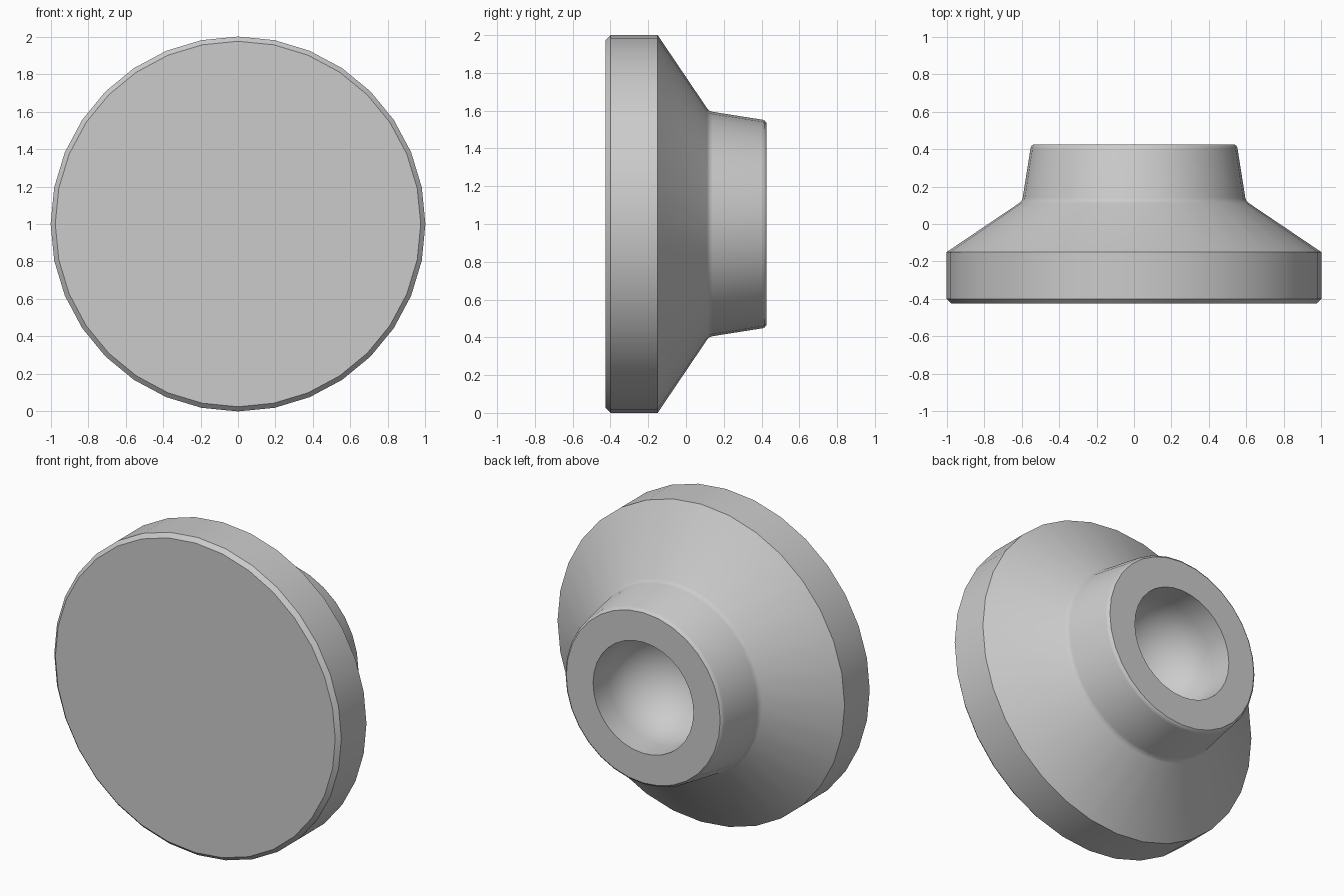
import bpy, bmesh, math
from mathutils import Matrix, Vector

cube = bpy.data.objects.get("Cube")
if cube:
    bpy.data.objects.remove(cube)

SEGMENTS = 32
HOLE = 0.35

grey = bpy.data.materials.new("plain grey")
grey.use_nodes = True
colour = (0.6, 0.6, 0.6, 1)
grey.diffuse_color = colour
grey.node_tree.nodes["Principled BSDF"].inputs["Base Color"].default_value = colour

# Outer profile as (radius, depth): flat face, chamfer, rim, cone, fillet, neck, rounded lip
profile = [(0, -0.425), (0.975, -0.425), (1, -0.4), (1, -0.15),
           (0.612, 0.112), (0.6, 0.123), (0.594, 0.14),
           (0.552, 0.405), (0.547, 0.417), (0.536, 0.425), (0.53, 0.425),
           (HOLE, 0.425)]
# Blind socket: short straight wall, then a round bottom
STEPS = 8
for i in range(STEPS + 1):
    a = math.pi / 2 * i / STEPS
    profile.append((HOLE * math.cos(a) if i < STEPS else 0, 0.28 - 0.33 * math.sin(a)))

# Spin the profile around the front-to-back axis
bm = bmesh.new()
verts = [bm.verts.new((r, y, 0)) for r, y in profile]
edges = [bm.edges.new(pair) for pair in zip(verts, verts[1:])]
bmesh.ops.spin(bm, geom=verts + edges, cent=(0, 0, 0), axis=(0, 1, 0),
               angle=math.tau, steps=SEGMENTS)
bmesh.ops.remove_doubles(bm, verts=bm.verts, dist=0.0001)
bmesh.ops.recalc_face_normals(bm, faces=bm.faces)
bmesh.ops.transform(bm, matrix=Matrix.Translation(Vector((0, 0, 1))), verts=bm.verts)

mesh = bpy.data.meshes.new("round_knob")
bm.to_mesh(mesh)
bm.free()
mesh.materials.append(grey)
knob = bpy.data.objects.new("round_knob", mesh)
bpy.context.collection.objects.link(knob)

# Smooth shading with crisp rim edges
bpy.context.view_layer.objects.active = knob
knob.select_set(True)
bpy.ops.object.shade_smooth_by_angle(angle=math.radians(32))
